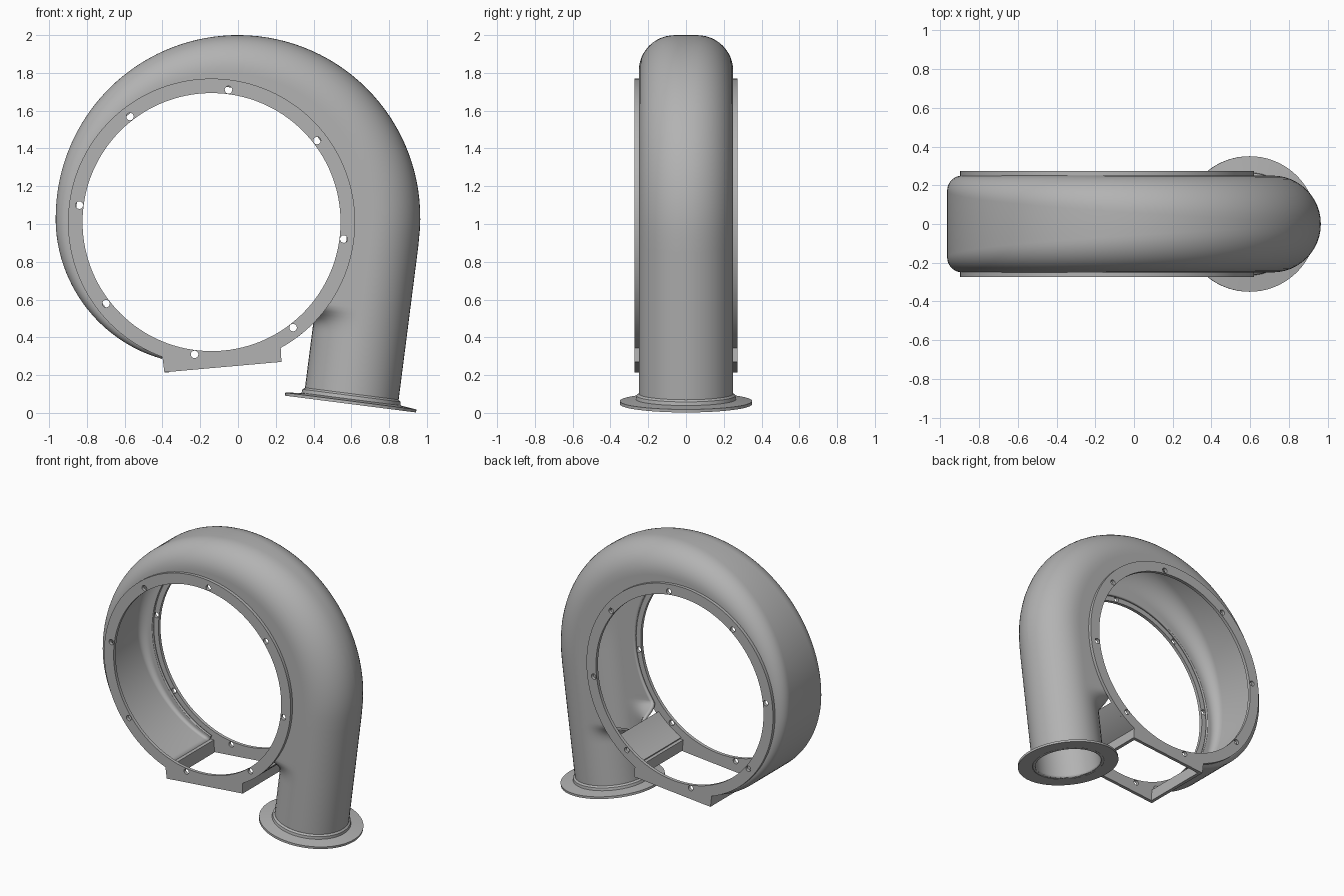
import bpy, bmesh
from math import sin, cos, pi, radians, sqrt
from mathutils import Matrix, Vector

cube = bpy.data.objects.get("Cube")
if cube:
    bpy.data.objects.remove(cube)

CX, CZ = -0.14, 1.01          # ring centre
HALF = 0.25                   # half width of casing, also pipe radius
AXIS = 0.852                  # distance of the outlet axis from ring centre
TILT = radians(7.3)           # lean of the outlet pipe
START = radians(250)          # where the scroll begins
PIPE_LEN = 0.862

metal = bpy.data.materials.new("cast grey")
metal.use_nodes = True
grey = (0.45, 0.45, 0.45, 1)
metal.diffuse_color = grey
metal.node_tree.nodes["Principled BSDF"].inputs["Base Color"].default_value = grey


def add_object(name, mesh, angle=30):
    obj = bpy.data.objects.new(name, mesh)
    bpy.context.collection.objects.link(obj)
    mesh.materials.clear()
    mesh.materials.append(metal)
    bpy.ops.object.select_all(action='DESELECT')
    obj.select_set(True)
    bpy.context.view_layer.objects.active = obj
    bpy.ops.object.shade_smooth_by_angle(angle=radians(angle))
    return obj


def polar(a, r, centre=(CX, CZ)):
    return (centre[0] + r * cos(a), centre[1] + r * sin(a))


def arc(a0, a1, r, n, centre=(CX, CZ)):
    return [polar(a0 + (a1 - a0) * i / n, r, centre) for i in range(n + 1)]


def plate(name, loops, y0, y1):
    """Fill closed x-z loops (inner loops are holes), extruded from y0 to y1."""
    curve = bpy.data.curves.new(name, 'CURVE')
    curve.dimensions, curve.fill_mode = '2D', 'BOTH'
    curve.extrude = abs(y1 - y0) / 2
    for pts in loops:
        spline = curve.splines.new('POLY')
        spline.points.add(len(pts) - 1)
        for p, (x, z) in zip(spline.points, pts):
            p.co = (x, z, 0, 1)
        spline.use_cyclic_u = True
    temp = bpy.data.objects.new(name, curve)
    bpy.context.collection.objects.link(temp)
    graph = bpy.context.evaluated_depsgraph_get()
    mesh = bpy.data.meshes.new_from_object(temp.evaluated_get(graph))
    bpy.data.objects.remove(temp)
    bpy.data.curves.remove(curve)
    mesh.transform(Matrix.Translation((0, (y0 + y1) / 2, 0)) @ Matrix.Rotation(pi / 2, 4, 'X'))
    mesh.name = name
    bm = bmesh.new()
    bm.from_mesh(mesh)
    bmesh.ops.remove_doubles(bm, verts=bm.verts, dist=1e-5)
    bmesh.ops.recalc_face_normals(bm, faces=bm.faces)
    bm.to_mesh(mesh)
    bm.free()
    return add_object(name, mesh)


# Scroll casing and outlet pipe: one lofted shell
def smooth(t):
    t = min(max(t, 0), 1)
    return t * t * (3 - 2 * t)


def outer_radius(a):
    if a > pi:
        return 0.825 - 0.055 * ((a - pi) / (START - pi)) ** 1.3
    along = 0.14 * cos(a) + 0.025 * sin(a)
    across = 0.14 * sin(a) - 0.025 * cos(a)
    return along + sqrt(0.965 ** 2 - across ** 2)


def section(inner, outer, fillet, closed=0.0):
    """U-shaped section; closed=1 wraps the open sides into a full circle."""
    half, n = [], 10
    for j in range(n):
        t = j / n
        phi = pi - t * pi / 2
        flat = Vector((inner + (outer - fillet - inner) * t, HALF))
        ring = Vector((AXIS + HALF * cos(phi), HALF * sin(phi)))
        half.append(flat.lerp(ring, closed))
    for j in range(13):
        phi = pi / 2 * (1 - j / 12)
        half.append(Vector((outer - fillet + fillet * cos(phi), HALF - fillet + fillet * sin(phi))))
    return half + [Vector((p.x, -p.y)) for p in reversed(half)]


rows = []
steps = 96
for i in range(steps + 1):
    a = START + (-TILT - START) * i / steps
    fillet = 0.04 + 0.21 * smooth(i / steps)
    outer = outer_radius(a) if i < steps else AXIS + HALF
    rows.append([(*polar(a, p.x), p.y) for p in section(0.72, outer, fillet)])
steps = 44
for i in range(1, steps + 1):
    s = PIPE_LEN * i / steps
    inner = sqrt(max(0.72 ** 2 - s * s, 0.36))
    base = (CX - s * sin(TILT), CZ - s * cos(TILT))
    pts = section(inner, AXIS + HALF, HALF, smooth((s - 0.36) / 0.14))
    rows.append([(*polar(-TILT, p.x, base), p.y) for p in pts])

bm = bmesh.new()
grid = [[bm.verts.new((x, y, z)) for x, z, y in row] for row in rows]
for r0, r1 in zip(grid, grid[1:]):
    for k in range(len(r0) - 1):
        bm.faces.new((r0[k], r0[k + 1], r1[k + 1], r1[k]))
bmesh.ops.remove_doubles(bm, verts=bm.verts, dist=1e-4)
bmesh.ops.recalc_face_normals(bm, faces=bm.faces)
# make normals point away from the ring centre
bm.faces.ensure_lookup_table()
top = max(bm.faces, key=lambda f: f.calc_center_median().z)
if top.normal.z < 0:
    bmesh.ops.reverse_faces(bm, faces=bm.faces)
mesh = bpy.data.meshes.new("scroll_casing")
bm.to_mesh(mesh)
bm.free()
casing = add_object("scroll_casing", mesh, 40)
wall = casing.modifiers.new("wall", 'SOLIDIFY')
wall.thickness = 0.02
wall.offset = -1

# Mounting rings with a flat foot and eight bolt holes
FOOT_L, FOOT_R = (-0.39, 0.215), (0.23, 0.27)
right_a = radians(-61.2)
outline = arc(right_a, START, 0.76, 110) + [FOOT_L, FOOT_R]
bore = arc(0, 2 * pi, 0.683, 128)[:-1]
holes = [arc(0, 2 * pi, 0.02, 16, polar(k * pi / 4 - TILT, 0.706))[:-1] for k in range(8)]
for name, side in (("front_ring", -1), ("back_ring", 1)):
    plate(name, [outline, bore] + holes, side * 0.249, side * 0.273)

# Cross walls joining the two feet, and the tongue beside the outlet
def cross_wall(name, low, high, thick):
    plate(name, [[low, (low[0] + thick, low[1]), (high[0] + thick, high[1]), high]], -0.25, 0.25)


cross_wall("left_foot_wall", FOOT_L, polar(START, 0.75), 0.025)
cross_wall("right_foot_wall", FOOT_R, polar(right_a, 0.75), -0.025)
tongue_a = radians(-43)
plate("tongue", [arc(right_a, tongue_a, 0.76, 10) + arc(tongue_a, right_a, 0.735, 10)], -0.25, 0.25)

# Outlet flange with a short collar, turned about the pipe axis
profile = [(0.23, 0), (0.35, 0), (0.35, 0.016), (0.265, 0.026), (0.262, 0.045), (0.25, 0.055), (0.23, 0.055)]
bm = bmesh.new()
verts = [bm.verts.new((r, 0, h)) for r, h in profile]
edges = [bm.edges.new((verts[i - 1], verts[i])) for i in range(len(verts))]
bmesh.ops.spin(bm, geom=verts + edges, cent=(0, 0, 0), axis=(0, 0, 1), angle=2 * pi, steps=72)
bmesh.ops.remove_doubles(bm, verts=bm.verts, dist=1e-4)
bmesh.ops.recalc_face_normals(bm, faces=bm.faces)
mesh = bpy.data.meshes.new("outlet_flange")
bm.to_mesh(mesh)
bm.free()
end = polar(-TILT, AXIS, (CX - PIPE_LEN * sin(TILT), CZ - PIPE_LEN * cos(TILT)))
mesh.transform(Matrix.Translation((end[0], 0, end[1])) @ Matrix.Rotation(TILT, 4, 'Y'))
add_object("outlet_flange", mesh)
